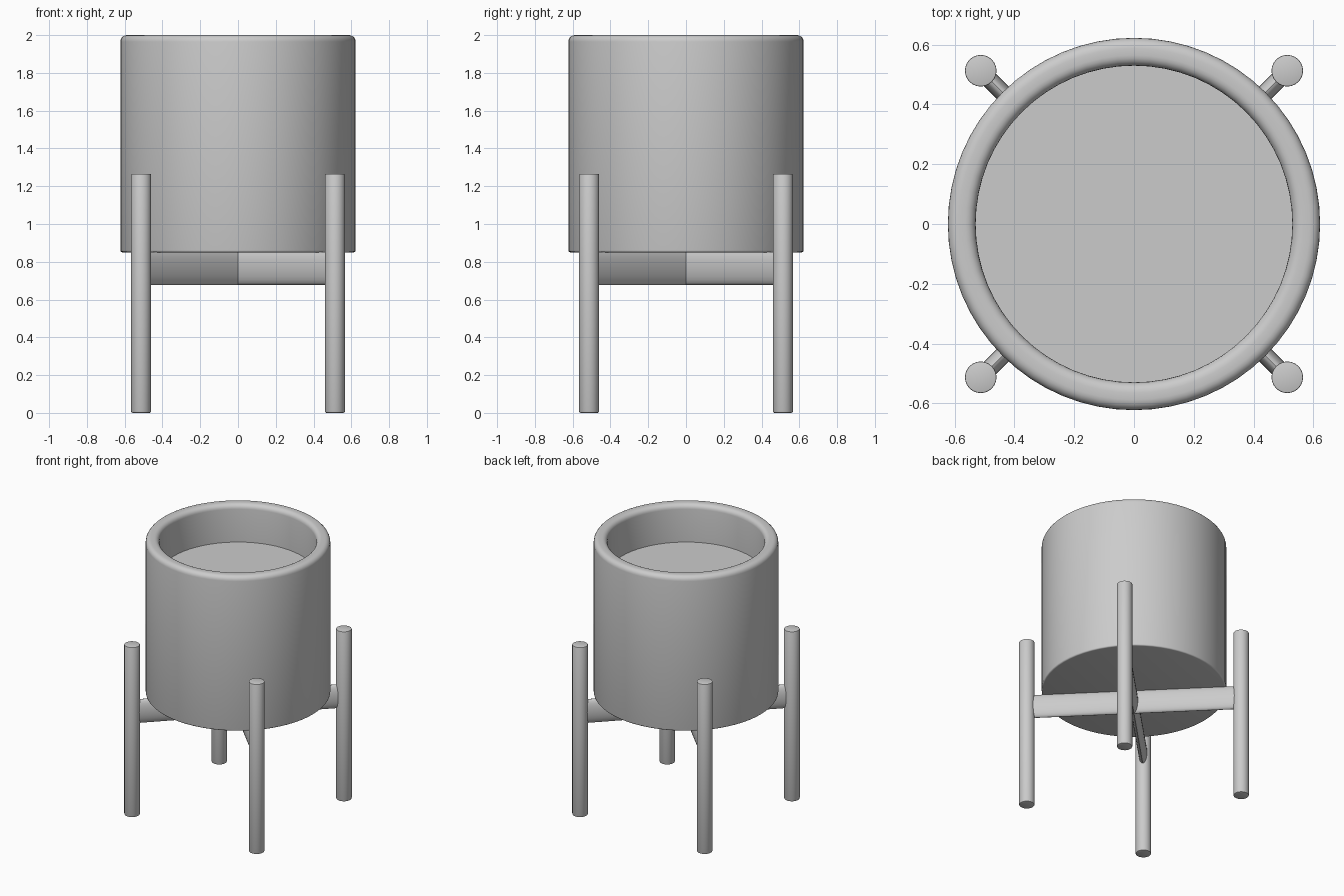
import bpy, bmesh, math
from mathutils import Matrix, Vector

if "Cube" in bpy.data.objects:
    bpy.data.objects.remove(bpy.data.objects["Cube"], do_unlink=True)

GREY = (0.6, 0.6, 0.6, 1)
grey = bpy.data.materials.new("plain grey")
grey.use_nodes = True
grey.diffuse_color = GREY
grey.node_tree.nodes["Principled BSDF"].inputs["Base Color"].default_value = GREY


def finish(bm, name):
    bmesh.ops.recalc_face_normals(bm, faces=bm.faces)
    mesh = bpy.data.meshes.new(name)
    bm.to_mesh(mesh)
    bm.free()
    mesh.materials.append(grey)
    obj = bpy.data.objects.new(name, mesh)
    bpy.context.collection.objects.link(obj)
    bpy.ops.object.select_all(action='DESELECT')
    obj.select_set(True)
    bpy.context.view_layer.objects.active = obj
    bpy.ops.object.shade_smooth_by_angle(angle=math.radians(35))
    return obj


def lathe(name, profile, steps, centre=(0, 0)):
    """Spin an (r, z) profile, starting and ending on the axis."""
    bm = bmesh.new()
    verts = [bm.verts.new((r, 0, z)) for r, z in profile]
    edges = [bm.edges.new(pair) for pair in zip(verts, verts[1:])]
    bmesh.ops.spin(bm, geom=verts + edges, cent=(0, 0, 0), axis=(0, 0, 1),
                   angle=math.tau, steps=steps, use_merge=True)
    bmesh.ops.remove_doubles(bm, verts=bm.verts, dist=0.0005)
    bmesh.ops.translate(bm, verts=bm.verts, vec=(*centre, 0))
    return finish(bm, name)


def arc(r, z, rad, start, end, n=5):
    """Points of a rounded corner in the (r, z) plane."""
    angles = [math.radians(start + (end - start) * i / n) for i in range(n + 1)]
    return [(r + rad * math.cos(a), z + rad * math.sin(a)) for a in angles]


# Pot with rounded rim, inner wall and inner floor
R, INNER, BASE, TOP, FLOOR = 0.623, 0.53, 0.85, 2.0, 1.72
pot = ([(0, BASE)] + arc(R - 0.01, BASE + 0.01, 0.01, -90, 0, 3)
       + arc(R - 0.035, TOP - 0.035, 0.035, 0, 90)
       + arc(INNER + 0.035, TOP - 0.035, 0.035, 90, 180)
       + [(INNER, FLOOR), (0, FLOOR)])
lathe("pot", pot, 64)

# Four round legs outside the pot
LEG, LEG_TOP, SPREAD = 0.053, 1.265, 0.513
leg = ([(0, 0)] + arc(LEG - 0.008, 0.008, 0.008, -90, 0, 2)
       + arc(LEG - 0.004, LEG_TOP - 0.004, 0.004, 0, 90, 2) + [(0, LEG_TOP)])
for side, sx in (("right", -1), ("left", 1)):
    for end, sy in (("front", -1), ("back", 1)):
        lathe(f"{end}_{side}_leg", leg, 24, (sx * SPREAD, sy * SPREAD))

# Two crossed oval bars under the pot
for name, turn in (("cross_bar_one", 45), ("cross_bar_two", -45)):
    bm = bmesh.new()
    bmesh.ops.create_cone(bm, cap_ends=True, segments=24, radius1=1, radius2=1,
                          depth=2 * SPREAD * math.sqrt(2))
    place = (Matrix.Translation(Vector((0, 0, 0.765)))
             @ Matrix.Rotation(math.radians(turn), 4, 'Z')
             @ Matrix.Diagonal((1, 0.029, 0.088, 1))
             @ Matrix.Rotation(math.radians(90), 4, 'Y'))
    bmesh.ops.transform(bm, matrix=place, verts=bm.verts)
    finish(bm, name)
